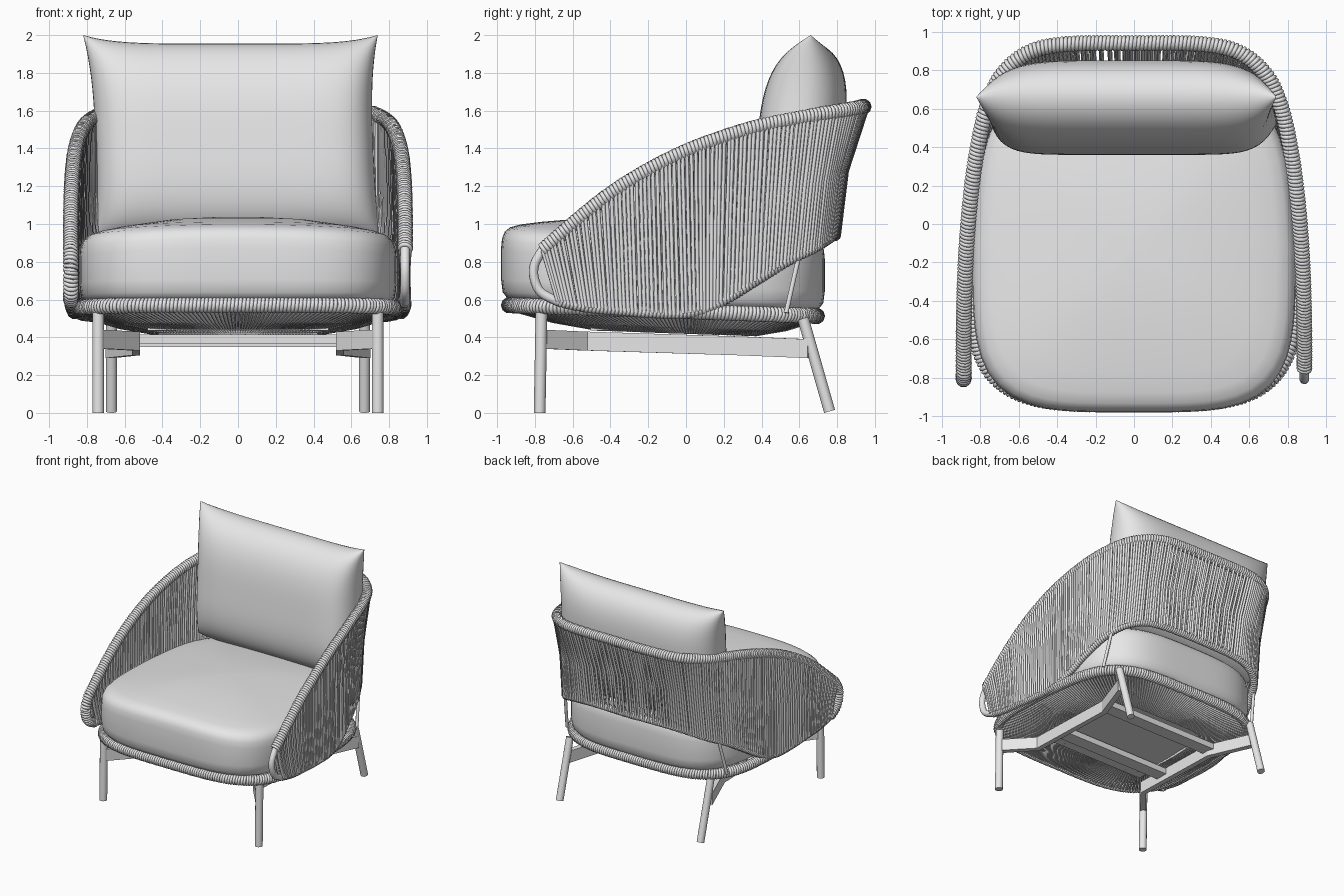
import bpy, bmesh, math, random
from mathutils import Vector

random.seed(4)
old = bpy.data.objects.get("Cube")
if old:
    bpy.data.objects.remove(old, do_unlink=True)


def material(name, v):
    m = bpy.data.materials.new(name)
    m.use_nodes = True
    m.diffuse_color = (v, v, v, 1)
    m.node_tree.nodes["Principled BSDF"].inputs["Base Color"].default_value = (v, v, v, 1)
    return m


GREY = material("light grey", 0.8)


def finish(obj, angle=40):
    obj.data.materials.clear()
    obj.data.materials.append(GREY)
    bpy.ops.object.select_all(action="DESELECT")
    obj.select_set(True)
    bpy.context.view_layer.objects.active = obj
    if obj.type == "CURVE":
        bpy.ops.object.convert(target="MESH")
    for mod in list(obj.modifiers):
        bpy.ops.object.modifier_apply(modifier=mod.name)
    bpy.ops.object.shade_smooth_by_angle(angle=math.radians(angle))
    return obj


def from_bmesh(name, bm, angle=40, thickness=0):
    bmesh.ops.remove_doubles(bm, verts=bm.verts, dist=0.0005)
    bmesh.ops.recalc_face_normals(bm, faces=bm.faces)
    me = bpy.data.meshes.new(name)
    bm.to_mesh(me)
    bm.free()
    obj = bpy.data.objects.new(name, me)
    bpy.context.collection.objects.link(obj)
    if thickness:
        mod = obj.modifiers.new("thickness", "SOLIDIFY")
        mod.thickness = thickness
        mod.offset = 0
    return finish(obj, angle)


def tubes(name, paths, radius, res=1, cyclic=False):
    """One object made of round tubes along point lists."""
    cu = bpy.data.curves.new(name, "CURVE")
    cu.dimensions = "3D"
    cu.bevel_depth = radius
    cu.bevel_resolution = res
    cu.use_fill_caps = True
    for path in paths:
        sp = cu.splines.new("POLY")
        sp.points.add(len(path) - 1)
        for p, co in zip(sp.points, path):
            p.co = (*co, 1)
        sp.use_cyclic_u = cyclic
    obj = bpy.data.objects.new(name, cu)
    bpy.context.collection.objects.link(obj)
    return finish(obj, 70)


def box(name, location, size):
    bpy.ops.mesh.primitive_cube_add(size=1, location=location)
    obj = bpy.context.object
    obj.name = name
    obj.scale = size
    return finish(obj)


def smooth_path(pts, steps):
    """Catmull-Rom samples through the points."""
    pts = [Vector(p) for p in pts]
    out = []
    for i in range(len(pts) - 1):
        b, c = pts[i], pts[i + 1]
        a = pts[i - 1] if i else b
        d = pts[min(i + 2, len(pts) - 1)]
        for k in range(steps):
            t = k / steps
            out.append(b + (c - a) * t / 2 + (2 * a - 5 * b + 4 * c - d) * t * t / 2
                       + (3 * b - a - 3 * c + d) * t ** 3 / 2)
    return out + [pts[-1]]


def coil(path, radius, pitch=0.02, turn=10):
    """Rope wound round a path."""
    out, angle, carry, step = [], 0.0, 0.0, pitch / turn
    for a, b in zip(path, path[1:]):
        d = b - a
        if d.length < 1e-6:
            continue
        side = d.cross(Vector((0, 0, 1))).normalized()
        up = side.cross(d).normalized()
        while carry < d.length:
            c = a + d * (carry / d.length)
            out.append(c + (side * math.cos(angle) + up * math.sin(angle)) * radius)
            angle += math.tau / turn
            carry += step
        carry -= d.length
    return out


def mirror(path):
    return [Vector((-p[0], p[1], p[2])) for p in path]


MIDDLE = -0.122


def seat_outline(t, a=0.84, b=0.857, n=4):
    """Rounded square, narrower at the back."""
    c, s = math.cos(t), math.sin(t)
    k = (abs(c) ** n + abs(s) ** n) ** (-1 / n)
    u, v = c * k, s * k
    return a * u * (1 - 0.06 * max(0, v)), b * v + MIDDLE


def tilt(y):
    return -0.035 * y


# Seat cushion: stacked outlines, crowned across the width
profile = [(0.01, 0.56), (0.9, 0.56), (0.96, 0.572), (0.99, 0.605), (1, 0.67), (1, 0.84), (0.994, 0.89),
           (0.978, 0.925), (0.945, 0.95), (0.88, 0.967), (0.75, 0.985), (0.45, 1.015), (0.2, 1.027), (0.01, 1.03)]
SEG = 72
bm = bmesh.new()
rings = []
for scale, z in profile:
    ring = []
    for i in range(SEG):
        x, y = seat_outline(math.tau * i / SEG)
        x, y = x * scale, (y - MIDDLE) * scale + MIDDLE
        crown = 0.03 * (x / 0.84) ** 2 if z > 0.8 else 0
        ring.append(bm.verts.new((x, y, z + tilt(y) - crown)))
    rings.append(ring)
for lo, hi in zip(rings, rings[1:]):
    for i in range(SEG):
        j = (i + 1) % SEG
        bm.faces.new((lo[i], lo[j], hi[j], hi[i]))
bm.faces.new(rings[0])
bm.faces.new(rings[-1])
from_bmesh("seat_cushion", bm)

# Back cushion: two puffed sheets meeting at a seam
bm = bmesh.new()
NU, NV = 40, 28
for sign, corner in ((-1, 8), (1, 5)):
    grid = []
    for j in range(NV + 1):
        row = []
        v = math.sin(math.pi * (j / NV - 0.5))
        w = (v + 1) / 2
        for i in range(NU + 1):
            u = math.sin(math.pi * (i / NU - 0.5))
            puff = 0.23 * math.sqrt(max(0, 1 - abs(u) ** corner) * max(0, 1 - abs(v) ** 3.2))
            x = -0.04 * w + u * (0.735 + (0.045 if v > 0 else 0.02) * abs(v) ** 3)
            z = 0.93 + 1.025 * w + 0.045 * abs(u) ** 5 * max(0, v) ** 2
            row.append(bm.verts.new((x, 0.55 + 0.11 * w + sign * puff, z)))
        grid.append(row)
    for j in range(NV):
        for i in range(NU):
            bm.faces.new((grid[j][i], grid[j][i + 1], grid[j + 1][i + 1], grid[j + 1][i]))
from_bmesh("back_cushion", bm, 60)

# Shell rails: half paths from arm front to back centre
STEPS = 9
upper = smooth_path([(0.885, -0.76, 0.86), (0.885, -0.6, 1), (0.882, -0.4, 1.16), (0.875, -0.2, 1.285),
                     (0.862, 0, 1.385), (0.842, 0.2, 1.46), (0.812, 0.4, 1.52), (0.767, 0.6, 1.56),
                     (0.69, 0.77, 1.59), (0.55, 0.89, 1.61), (0.35, 0.935, 1.62), (0, 0.94, 1.62)], STEPS)
lower = smooth_path([(0.885, -0.68, 0.59), (0.885, -0.53, 0.56), (0.88, -0.37, 0.545), (0.872, -0.18, 0.53),
                     (0.858, 0.02, 0.53), (0.838, 0.18, 0.585), (0.804, 0.36, 0.695), (0.753, 0.53, 0.8),
                     (0.67, 0.67, 0.87), (0.53, 0.75, 0.92), (0.33, 0.78, 0.94), (0, 0.79, 0.94)], STEPS)
bend = smooth_path([upper[0], (0.885, -0.8, 0.79), (0.885, -0.805, 0.72), (0.885, -0.77, 0.64), lower[0]], 5)
half = upper[::-1] + bend[1:-1] + lower
loop = half + mirror(half)[::-1][1:-1]
tubes("shell_frame", [loop], 0.025, 3, True)
top_path = mirror(bend)[::-1] + mirror(upper)[1:] + upper[::-1][1:]
tubes("top_rail_wrapping", [coil(top_path, 0.031)], 0.0115)
tubes("bottom_rail_wrapping", [coil(lower + mirror(lower)[::-1][1:], 0.02)], 0.011)

# Shell strands: an inner and an outer layer
strands = []
for up, lo in ((upper, lower), (mirror(upper), mirror(lower))):
    for k in range(len(up) - 1):
        for layer in (-1, 1):
            f = 0.5 + random.uniform(-0.15, 0.15) if layer < 0 else random.uniform(0, 0.25)
            a, b = up[k].lerp(up[k + 1], f), lo[k].lerp(lo[k + 1], f)
            run = up[k + 1] - up[k]
            out = Vector((run.y, -run.x, 0)).normalized()
            if out.dot(Vector((a.x, a.y, 0))) < 0:
                out = -out
            mid = (a + b) / 2 - out * 0.08 * max(0, a.y - 0.6)
            strands.append([a + out * 0.024 * layer, mid + out * 0.016 * layer, b + out * 0.022 * layer])
tubes("shell_strands", strands, 0.0105)

# Seat ring with rope wrapping
ring = []
for i in range(121):
    x, y = seat_outline(math.tau * i / 120, 0.845, 0.815)
    ring.append(Vector((x, y, 0.537 + tilt(y))))
tubes("seat_ring", [ring[:-1]], 0.026, 2, True)
tubes("seat_ring_wrapping", [coil(ring, 0.032)], 0.0115)

# Woven base: strands from the ring to the centre opening
web = []
for i in range(230):
    t = math.tau * i / 230
    x, y = seat_outline(t, 0.845, 0.815)
    p, q = seat_outline(t, 0.45, 0.42, 8)
    a, b = Vector((x, y, 0.517 + tilt(y))), Vector((p, q + 0.07, 0.425 + tilt(q)))
    web.append([a, (a + b) / 2 - Vector((0, 0, 0.012)), b])
tubes("base_strands", web, 0.0105)
box("base_panel", (0, -0.055, 0.445), (0.96, 0.9, 0.02))

# Underframe: kinked side rails and cross slats
for side, label in ((1, "left"), (-1, "right")):
    bm = bmesh.new()
    cols = []
    for x, y, z in ((0.73, -0.76, 0.39), (0.54, -0.53, 0.38), (0.54, 0.28, 0.355), (0.68, 0.65, 0.34)):
        cols.append([bm.verts.new((side * x, y, z + h)) for h in (-0.05, 0.05)])
    for a, b in zip(cols, cols[1:]):
        bm.faces.new((a[0], b[0], b[1], a[1]))
    from_bmesh(label + "_side_rail", bm, 20, 0.045)
box("front_slat", (0, -0.28, 0.39), (1.08, 0.11, 0.05))
box("back_slat", (0, 0.28, 0.375), (1.08, 0.11, 0.05))

# Legs and thin shell supports
for side, label in ((1, "left"), (-1, "right")):
    tubes(label + "_front_leg", [[(side * 0.74, -0.775, 0), (side * 0.74, -0.765, 0.53)]], 0.031, 4)
    tubes(label + "_back_leg", [[(side * 0.67, 0.76, 0.008), (side * 0.67, 0.62, 0.5)]], 0.03, 4)
    tubes(label + "_shell_support", [[(side * 0.76, 0.53, 0.53), (side * 0.73, 0.6, 0.84)]], 0.013, 2)
